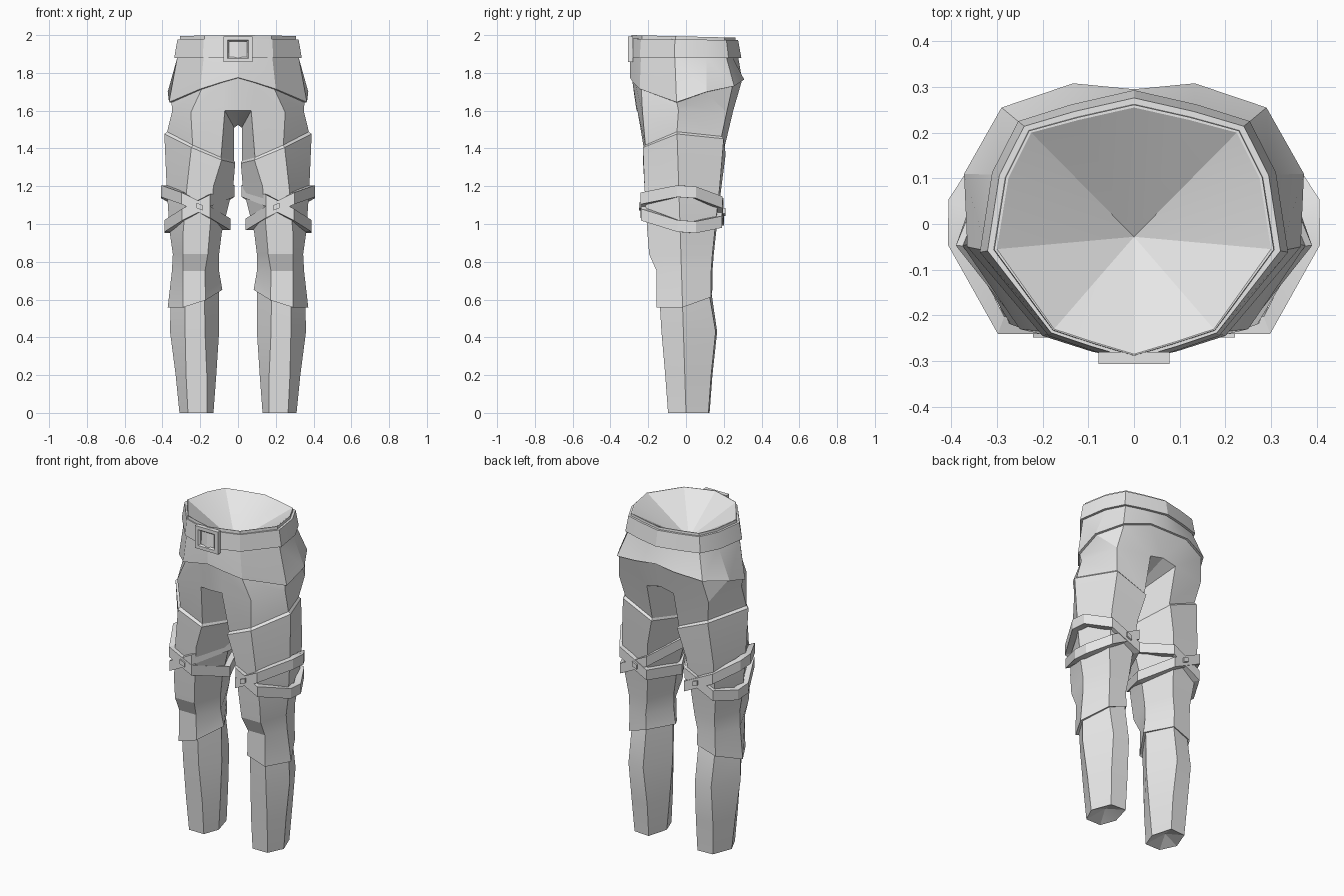
import bpy, bmesh, math
from mathutils import Vector

if "Cube" in bpy.data.objects:
    bpy.data.objects.remove(bpy.data.objects["Cube"])

grey = bpy.data.materials.new("cloth grey")
grey.diffuse_color = (0.8, 0.8, 0.8, 1)
grey.use_nodes = True
grey.node_tree.nodes["Principled BSDF"].inputs["Base Color"].default_value = grey.diffuse_color


def add_face(bm, verts):
    unique = list(dict.fromkeys(verts))
    if len(unique) > 2:
        bm.faces.new(unique)


def bridge(bm, a, b, closed):
    n = len(a)
    for i in range(n if closed else n - 1):
        j = (i + 1) % n
        add_face(bm, (a[i], a[j], b[j], b[i]))


def new_ring(bm, points):
    return [bm.verts.new(p) for p in points]


def finish(name, bm, mirror=True):
    if mirror:
        bmesh.ops.mirror(bm, geom=bm.verts[:] + bm.edges[:] + bm.faces[:],
                         axis='X', merge_dist=0.0005)
    bmesh.ops.recalc_face_normals(bm, faces=bm.faces[:])
    mesh = bpy.data.meshes.new(name)
    bm.to_mesh(mesh)
    bm.free()
    mesh.materials.append(grey)
    ob = bpy.data.objects.new(name, mesh)
    bpy.context.collection.objects.link(ob)
    bpy.ops.object.select_all(action='DESELECT')
    ob.select_set(True)
    bpy.context.view_layer.objects.active = ob
    bpy.ops.object.shade_smooth_by_angle(angle=math.radians(18))
    return ob


# Half outline of the waist, from front centre to back centre
WAIST = [(0, -.285), (.09, -.258), (.175, -.23), (.30, -.055),
         (.275, .10), (.225, .20), (.12, .228), (0, .255)]


def waist_ring(d, z, tilt=0.025):
    ring = []
    for x, y in WAIST:
        v = Vector((x, y))
        v *= 1 + d * (0.5 if y < -.1 else 1) / v.length
        ring.append((v.x, v.y, z - tilt * y))
    return ring


# Trousers: waist, hip panel, pelvis and legs in one skin
bm = bmesh.new()
rim = new_ring(bm, waist_ring(0, 1.9928))
dish = bm.verts.new((0, -.028, 1.81))
for a, b in zip(rim, rim[1:]):
    add_face(bm, (a, b, dish))
hem_pts = [(0, -.297, 1.775), (.09, -.28, 1.75), (.20, -.245, 1.715), (.365, -.05, 1.645),
           (.372, .11, 1.70), (.29, .255, 1.73), (.133, .308, 1.765), (0, .295, 1.775)]
hem_inner = [(x * .965, y * .965, z - .002) for x, y, z in hem_pts]
prev = rim
for pts in (waist_ring(.006, 1.9928), waist_ring(.012, 1.92, 0),
            waist_ring(.022, 1.88, 0), hem_pts, hem_inner):
    cur = new_ring(bm, pts)
    bridge(bm, prev, cur, False)
    prev = cur

# Pelvis bottom and crotch
fc, fi, fo, o, bo, bi, bc, inn, mid = new_ring(bm, [
    (0, -.262, 1.6), (.07, -.257, 1.6), (.25, -.23, 1.59), (.348, -.04, 1.6),
    (.303, .215, 1.59), (.09, .25, 1.6), (0, .25, 1.62), (.02, 0, 1.51), (0, 0, 1.525)])
bridge(bm, prev, [fc, fi, fo, o, bo, bo, bi, bc], False)
add_face(bm, (fc, fi, inn, mid))
add_face(bm, (mid, inn, bi, bc))

# Leg rings: outer x, front-outer x, front-inner x, inner x,
# front y, back y, outer z, inner z, slope along y
LEG = [
    (.375, .24, .09, .02, -.215, .198, 1.492, 1.337, .07),   # upper hem
    (.39, .247, .087, .015, -.228, .21, 1.48, 1.325, .07),   # ledge
    (.378, .27, .13, .025, -.22, .188, 1.2, 1.2, 0),
    (.362, .29, .15, .085, -.205, .16, .96, .96, 0),
    (.345, .29, .16, .10, -.195, .147, .84, .84, 0),
    (.35, .29, .175, .10, -.155, .14, .75, .75, 0),
    (.372, .292, .172, .083, -.157, .14, .562, .655, .19),   # knee hem
    (.357, .282, .177, .10, -.138, .132, .565, .658, .19),
    (.36, .28, .175, .10, -.13, .165, .43, .43, 0),
    (.33, .275, .165, .115, -.11, .14, .2, .2, 0),
    (.31, .265, .165, .13, -.095, .125, 0, 0, 0),
]
prev = [fi, fo, o, bo, bi, inn]
for ox, fox, fix, ix, yf, yb, zo, zi, slope in LEG:
    ys = -.032 * zo
    back = max(0, min(.04, (zo - .85) * .14))   # thigh is wider at the back
    pts = [(fix, yf), (fox, yf), (ox, ys), (fox + back, yb * .95), (fix, yb), (ix, ys)]
    cur = new_ring(bm, [(x, y, zo + (zi - zo) * (ox - x) / (ox - ix) + slope * y)
                        for x, y in pts])
    bridge(bm, prev, cur, True)
    prev = cur
sole = bm.verts.new((.217, .01, .04))
for i in range(6):
    add_face(bm, (prev[i], prev[(i + 1) % 6], sole))
finish("trousers", bm)

# Belt
bm = bmesh.new()
rings = [new_ring(bm, waist_ring(d, z, t)) for d, z, t in
         ((.021, 1.977, .015), (.038, 1.88, 0), (.012, 1.88, 0), (.004, 1.977, .015))]
for k in range(4):
    bridge(bm, rings[k], rings[(k + 1) % 4], False)
finish("belt", bm)

# Square buckle frame
bm = bmesh.new()


def square(r, y):
    return new_ring(bm, [(sx * r, y, 1.925 + sz * r * .88)
                         for sx, sz in ((-1, -1), (1, -1), (1, 1), (-1, 1))])


rings = [square(.078, -.28), square(.078, -.306), square(.055, -.306),
         square(.047, -.297), square(.047, -.28)]
for k in range(5):
    bridge(bm, rings[k], rings[(k + 1) % 5], True)
finish("belt_buckle", bm, mirror=False)


# Crossed thigh straps: closed bands in tilted planes, sunk into the leg
def strap(name, outer, inner, tilt, grow):
    bm = bmesh.new()
    path = [(.15, -.232), (.295, -.232), (outer, -.045), (outer, .05),
            (.312, .185), (.13, .193), (inner, -.02)]
    c = Vector((.21, -.01))
    rings = []
    for off, dz in ((grow, .031), (grow, -.031), (grow - .04, -.031), (grow - .04, .031)):
        pts = []
        for p in path:
            d = Vector(p) - c
            q = c + d * (1 + off / d.length)
            z = 1.093 + tilt * (p[0] - .21) - .07 * (p[1] + .23)
            pts.append((q.x, q.y, z + dz))
        rings.append(new_ring(bm, pts))
    for k in range(4):
        bridge(bm, rings[k], rings[(k + 1) % 4], True)
    finish(name, bm)


strap("thigh_strap_high", .398, .05, .50, .009)
strap("thigh_strap_low", .384, .024, -.52, .006)

# Studs where the straps cross, front and back
bm = bmesh.new()
for y, z0 in ((-.237, 1.093), (.196, 1.064)):
    cube = bmesh.ops.create_cube(bm, size=1)["verts"]
    for v in cube:
        x, z = v.co.x * .032, v.co.z * .028
        v.co = (.205 + x, y + v.co.y * .024, z0 + z + x * .4)
finish("strap_studs", bm)
